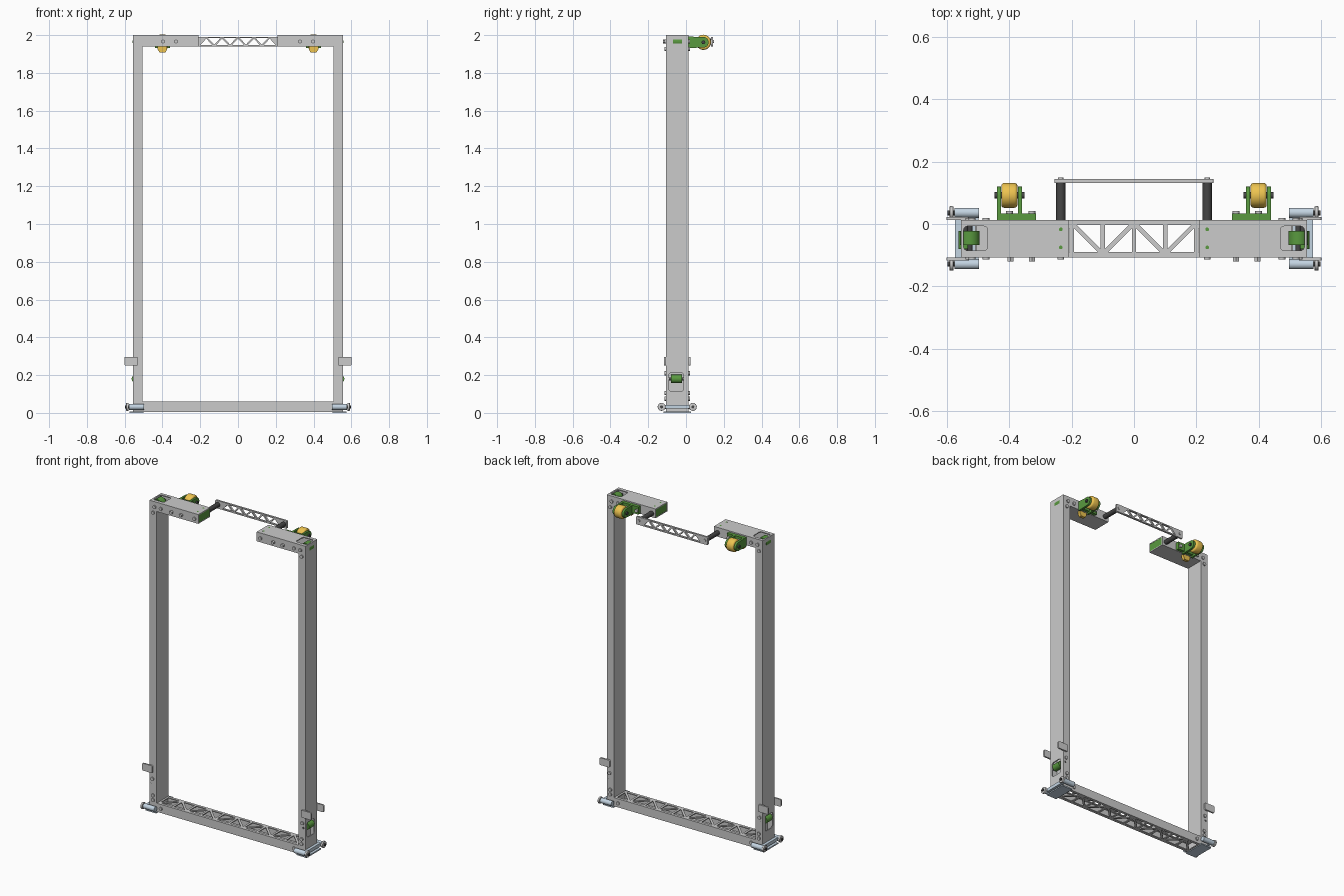
import bpy, bmesh, math
from mathutils import Matrix, Vector

if "Cube" in bpy.data.objects:
    bpy.data.objects.remove(bpy.data.objects["Cube"])


def colour(name, rgb):
    m = bpy.data.materials.new(name)
    m.diffuse_color = (*rgb, 1)
    m.use_nodes = True
    m.node_tree.nodes["Principled BSDF"].inputs["Base Color"].default_value = m.diffuse_color
    return m


GREEN = colour("green", (0.10, 0.32, 0.05))
YELLOW = colour("yellow", (0.85, 0.55, 0.08))
DARK = colour("dark", (0.06, 0.06, 0.06))
STEEL = colour("pale_steel", (0.55, 0.66, 0.76))
# local (u, v, w) to world; w is the thickness axis
AXES = {"x": Matrix(((0, 0, 1), (1, 0, 0), (0, 1, 0))),
        "y": Matrix(((1, 0, 0), (0, 0, 1), (0, 1, 0))),
        "z": Matrix.Identity(3)}


def finish(name, bm, mat=None, mirror=True):
    bmesh.ops.recalc_face_normals(bm, faces=bm.faces)
    me = bpy.data.meshes.new(name)
    bm.to_mesh(me)
    bm.free()
    ob = bpy.data.objects.new(name, me)
    bpy.context.collection.objects.link(ob)
    if mat:
        me.materials.append(mat)
    if mirror:
        ob.modifiers.new("Mirror", "MIRROR")
    return ob


def box(name, x, y, z, mat=None, mirror=True):
    bm = bmesh.new()
    bmesh.ops.create_cube(bm, size=1)
    for v in bm.verts:
        v.co = [(a + b) / 2 + c * (b - a) for (a, b), c in zip((x, y, z), v.co)]
    return finish(name, bm, mat, mirror)


def cyls(name, axis, centres, r, lo, hi, mat=None, mirror=True, segs=24, bevel=0):
    """Cylinders along an axis from lo to hi, at (u, v) centres."""
    bm = bmesh.new()
    for u, v in centres:
        bmesh.ops.create_cone(bm, cap_ends=True, segments=segs, radius1=r, radius2=r, depth=hi - lo,
                              matrix=Matrix.Translation((u, v, (lo + hi) / 2)))
    if bevel:
        rims = [e for e in bm.edges if abs(e.verts[0].co.z - e.verts[1].co.z) < 1e-6]
        bmesh.ops.bevel(bm, geom=rims, offset=bevel, segments=3, profile=0.5, affect="EDGES")
    bmesh.ops.transform(bm, matrix=AXES[axis].to_4x4(), verts=bm.verts)
    return finish(name, bm, mat, mirror)


def plate(name, axis, outline, lo, hi, holes=(), mat=None, mirror=True):
    """Flat plate with cut-outs, from filled 2D outlines."""
    cu = bpy.data.curves.new(name, "CURVE")
    cu.dimensions, cu.fill_mode, cu.extrude = "2D", "BOTH", (hi - lo) / 2
    for pts in [outline, *holes]:
        sp = cu.splines.new("POLY")
        sp.points.add(len(pts) - 1)
        for p, (u, v) in zip(sp.points, pts):
            p.co = (u, v, 0, 1)
        sp.use_cyclic_u = True
    tmp = bpy.data.objects.new(name + "_outline", cu)
    bpy.context.collection.objects.link(tmp)
    dg = bpy.context.evaluated_depsgraph_get()
    me = bpy.data.meshes.new_from_object(tmp.evaluated_get(dg))
    bm = bmesh.new()
    bm.from_mesh(me)
    bpy.data.objects.remove(tmp)
    bpy.data.curves.remove(cu)
    bpy.data.meshes.remove(me)
    bmesh.ops.remove_doubles(bm, verts=bm.verts, dist=1e-5)
    for v in bm.verts:
        v.co = AXES[axis] @ (v.co + Vector((0, 0, (lo + hi) / 2)))
    return finish(name, bm, mat, mirror)


def rrect(u0, u1, v0, v1, r=0):
    if not r:
        return [(u0, v0), (u1, v0), (u1, v1), (u0, v1)]
    corners = ((u1 - r, v1 - r), (u0 + r, v1 - r), (u0 + r, v0 + r), (u1 - r, v0 + r))
    return [(cu + r * math.cos(a), cv + r * math.sin(a))
            for i, (cu, cv) in enumerate(corners)
            for a in [math.pi / 2 * (i + k / 4) for k in range(5)]]


def inset(tri, d):
    """Shrink a triangle by d on every side, about its incentre."""
    p = [Vector(t) for t in tri]
    s = [(p[1] - p[2]).length, (p[2] - p[0]).length, (p[0] - p[1]).length]
    c = (p[0] * s[0] + p[1] * s[1] + p[2] * s[2]) / sum(s)
    e, f = p[1] - p[0], p[2] - p[0]
    k = 1 - d / (abs(e.x * f.y - e.y * f.x) / sum(s))
    return [tuple(c + (q - c) * k) for q in p]


T = 0.006                       # wall thickness
Y0, Y1 = -0.107, 0.013          # frame depth
X0, X1 = 0.505, 0.556           # post width
ZB, ZT = 1.94, 2.0              # upper beam height

# Posts: hollow tubes with a roller window low on the outer side
for label, lo, hi in (("front", Y0, Y0 + T), ("back", Y1 - T, Y1)):
    box("post_" + label, (X0, X1), (lo, hi), (0.004, ZB))
    box("upper_beam_" + label, (0.208, X1), (lo, hi), (ZB, ZT))
    box("lower_beam_" + label, (-X0, X0), (lo, hi), (0.005, 0.06), mirror=False)
IN = (Y0 + T, Y1 - T)
box("post_inner_side", (X0, X0 + T), IN, (0.004, ZB))
plate("post_outer_side", "x", rrect(*IN, 0.004, ZT), X1 - T, X1,
      [rrect(-0.09, -0.014, 0.115, 0.212, 0.012)])

# Upper beam stubs
plate("upper_beam_top", "z", rrect(0.208, X1 - T, *IN), ZT - T, ZT,
      [rrect(0.47, 0.547, -0.085, -0.007, 0.012)])
box("upper_beam_bottom", (0.208, X0), IN, (ZB, ZB + T))
box("upper_beam_end_cap", (0.209, 0.225), IN, (ZB + T, ZT - T), GREEN)

# Lower beam lattice, top and bottom
holes = []
for i in range(-5, 5):
    a, b = i * 0.1, (i + 1) * 0.1
    v0, v1 = Y0 + 0.01, Y1 - 0.01
    if i % 2 == 0:
        tris = ((a, v1), (b, v1), (b, v0)), ((a, v1), (b, v0), (a, v0))
    else:
        tris = ((a, v0), (b, v1), (a, v1)), ((a, v0), (b, v0), (b, v1))
    holes += [inset(t, 0.007) for t in tris]
for label, z in (("top", 0.054), ("bottom", 0.005)):
    plate("lower_beam_lattice_" + label, "z", rrect(-X0, X0, *IN), z, z + T, holes, mirror=False)

# Rear truss plate on two spacer rods
zig = [(-0.21 + i * 0.042, 1.988 if i % 2 else 1.943) for i in range(11)]
plate("rear_truss", "y", rrect(-0.255, 0.255, 1.94, 1.991, 0.005), 0.132, 0.144,
      [inset(zig[i:i + 3], 0.0045) for i in range(9)], mirror=False)
cyls("truss_spacer", "y", [(0.235, 1.966)], 0.015, Y1, 0.132, DARK)
cyls("truss_bolt", "y", [(0.235, 1.966)], 0.009, 0.14, 0.149, segs=12)

# Rear wheels in green forks
WY, WZ = 0.092, 1.962
cyls("rear_wheel", "x", [(WY, WZ)], 0.04, 0.374, 0.426, YELLOW, segs=40, bevel=0.01)
arm = [(Y1, 1.932), (WY, WZ - 0.028)]
arm += [(WY + 0.028 * math.cos(t), WZ + 0.028 * math.sin(t))
        for t in [math.pi * (k / 12 - 0.5) for k in range(1, 13)]]
arm += [(Y1, 1.992)]
for label, x in (("inner", 0.36), ("outer", 0.427)):
    plate("wheel_fork_" + label, "x", arm, x, x + 0.013, mat=GREEN)
box("wheel_fork_base", (0.315, 0.44), (Y1, 0.034), (1.943, 1.992), GREEN)
cyls("wheel_axle", "x", [(WY, WZ)], 0.01, 0.352, 0.448, DARK, segs=16)
plate("wheel_stop_tab", "y", [(0.375, 1.94), (0.375, 1.925), (0.384, 1.908), (0.416, 1.908),
                              (0.425, 1.925), (0.425, 1.94)], -0.01, 0.01, mat=YELLOW)

# Guide rollers in the post top and in the lower window
cyls("top_roller", "y", [(0.527, 1.966)], 0.031, -0.068, -0.022, GREEN, segs=32)
cyls("lower_roller", "y", [(0.541, 0.18)], 0.022, -0.08, -0.022, GREEN, segs=32)
cyls("roller_axles", "y", [(0.527, 1.966), (0.541, 0.18)], 0.008, Y0, Y1, DARK, segs=16)

# Side tabs, front and back
for label, lo in (("front", Y0 - 0.01), ("back", Y1)):
    plate("side_tab_" + label, "y", rrect(0.53, 0.602, 0.25, 0.297, 0.008), lo, lo + 0.01)

# Foot carriages: cross bar, base plate, two sleeves with end discs
FEET = [(-0.129, 0.032), (0.036, 0.032)]
cyls("foot_sleeves", "x", FEET, 0.016, 0.498, 0.577, STEEL)
cyls("foot_end_discs", "x", FEET, 0.021, 0.58, 0.592, bevel=0.002)
cyls("foot_pins", "x", FEET, 0.008, 0.57, 0.598, DARK, segs=16)
box("foot_cross_bar", (X1, 0.574), (-0.129, 0.036), (0.022, 0.043), STEEL)
box("foot_base_plate", (0.5, 0.574), (-0.12, 0.026), (0.0, 0.008), STEEL)

# Bolt heads on the front and back faces
bolts = [(0.53, 0.075), (0.53, 0.105), (0.535, 0.21), (0.475, 0.032),
         (0.53, 1.927), (0.52, 1.966), (0.475, 1.966)]
cyls("front_bolts", "y", bolts + [(0.235, 1.966)], 0.011, Y0 - 0.007, Y0, segs=12)
cyls("back_bolts", "y", bolts, 0.011, Y1, Y1 + 0.007, segs=12)
cyls("fork_bolts", "y", [(0.397, 1.966), (0.328, 1.966)], 0.011, Y0 - 0.014, Y0, segs=6)
cyls("fork_bolt_heads", "y", [(0.328, 1.966), (0.4, 1.966)], 0.011, 0.034, 0.042, segs=12)
cyls("top_bolts", "z", [(0.325, -0.017), (0.325, -0.075)], 0.007, ZT - 0.002, ZT, segs=12)
cyls("cap_bolts", "z", [(0.235, -0.017), (0.235, -0.075)], 0.006, ZT - 0.002, ZT + 0.0005, GREEN, segs=12)

# Smooth the round parts, keep sharp edges
for ob in bpy.context.scene.objects:
    ob.select_set(True)
    bpy.context.view_layer.objects.active = ob
bpy.ops.object.shade_smooth_by_angle(angle=math.radians(32))
